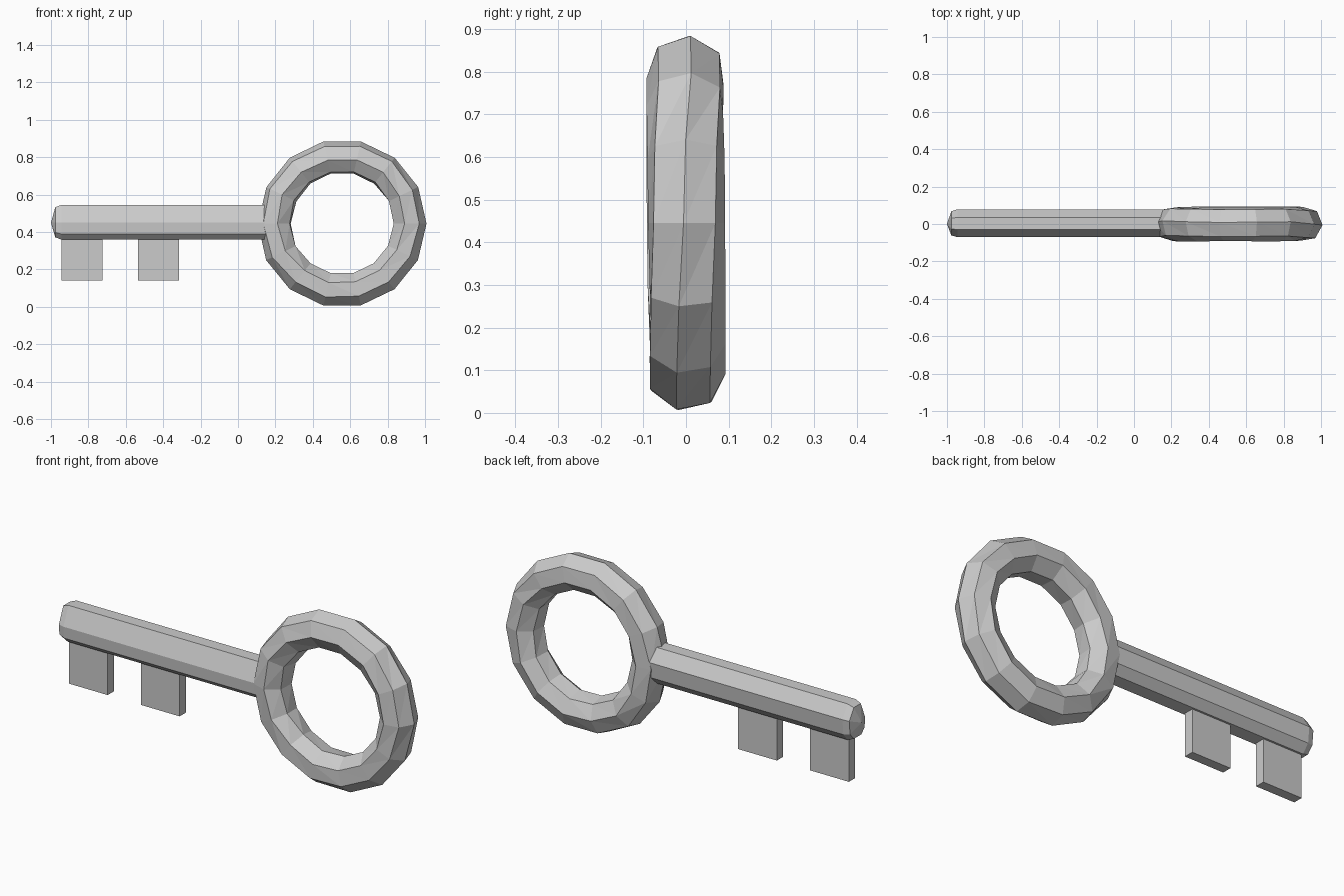
import bpy, bmesh, math, random

if "Cube" in bpy.data.objects:
    bpy.data.objects.remove(bpy.data.objects["Cube"])
random.seed(4)


def make_object(name, verts, faces):
    mesh = bpy.data.meshes.new(name)
    bm = bmesh.new()
    vs = [bm.verts.new(v) for v in verts]
    for f in faces:
        bm.faces.new([vs[i] for i in f])
    bmesh.ops.recalc_face_normals(bm, faces=bm.faces)
    bm.to_mesh(mesh)
    bm.free()
    obj = bpy.data.objects.new(name, mesh)
    bpy.context.collection.objects.link(obj)
    return obj


# Bow: low-poly ring whose cross-section wobbles slightly for a hand-cut look
SEG, SIDES = 14, 7
CX, CZ, MAJOR, MINOR = 0.557, 0.445, 0.36, 0.091
verts, faces = [], []
for i in range(SEG):
    a = 2 * math.pi * i / SEG
    phase = 0.2 * math.sin(a) + random.uniform(-0.12, 0.12)
    for j in range(SIDES):
        t = 2 * math.pi * j / SIDES + phase
        r = MAJOR + MINOR * math.cos(t)
        y = 1.02 * MINOR * math.sin(t)
        verts.append((CX + r * math.cos(a), y, CZ + r * math.sin(a)))
for i in range(SEG):
    for j in range(SIDES):
        k, m = (i + 1) % SEG, (j + 1) % SIDES
        q = (i * SIDES + j, i * SIDES + m, k * SIDES + m, k * SIDES + j)
        faces += [(q[0], q[1], q[2]), (q[0], q[2], q[3])]
make_object("bow_ring", verts, faces)

# Shaft: faceted bar with a bevelled, pointed tip
profile = [(-0.035, -0.09), (0.035, -0.09), (0.07, -0.05), (0.078, 0.03),
           (0.035, 0.095), (-0.03, 0.095), (-0.07, 0.0), (-0.066, -0.06)]
n = len(profile)
verts, faces = [], []
for x, s in [(0.19, 1), (-0.945, 1), (-0.977, 0.87)]:
    verts += [(x, y * s, 0.45 + z * s) for y, z in profile]
verts.append((-1.0, 0, 0.45))
for r in range(2):
    for j in range(n):
        m = (j + 1) % n
        faces.append((r * n + j, r * n + m, (r + 1) * n + m, (r + 1) * n + j))
faces += [(2 * n + j, 2 * n + (j + 1) % n, 3 * n) for j in range(n)]
faces.append(tuple(range(n)))
make_object("shaft", verts, faces)

# Bit: two flat teeth hanging below the shaft
for idx, x in enumerate((-0.835, -0.425), 1):
    bpy.ops.mesh.primitive_cube_add(size=1, location=(x, 0, 0.27))
    tooth = bpy.context.object
    tooth.name = f"tooth_{idx}"
    tooth.scale = (0.22, 0.05, 0.26)
